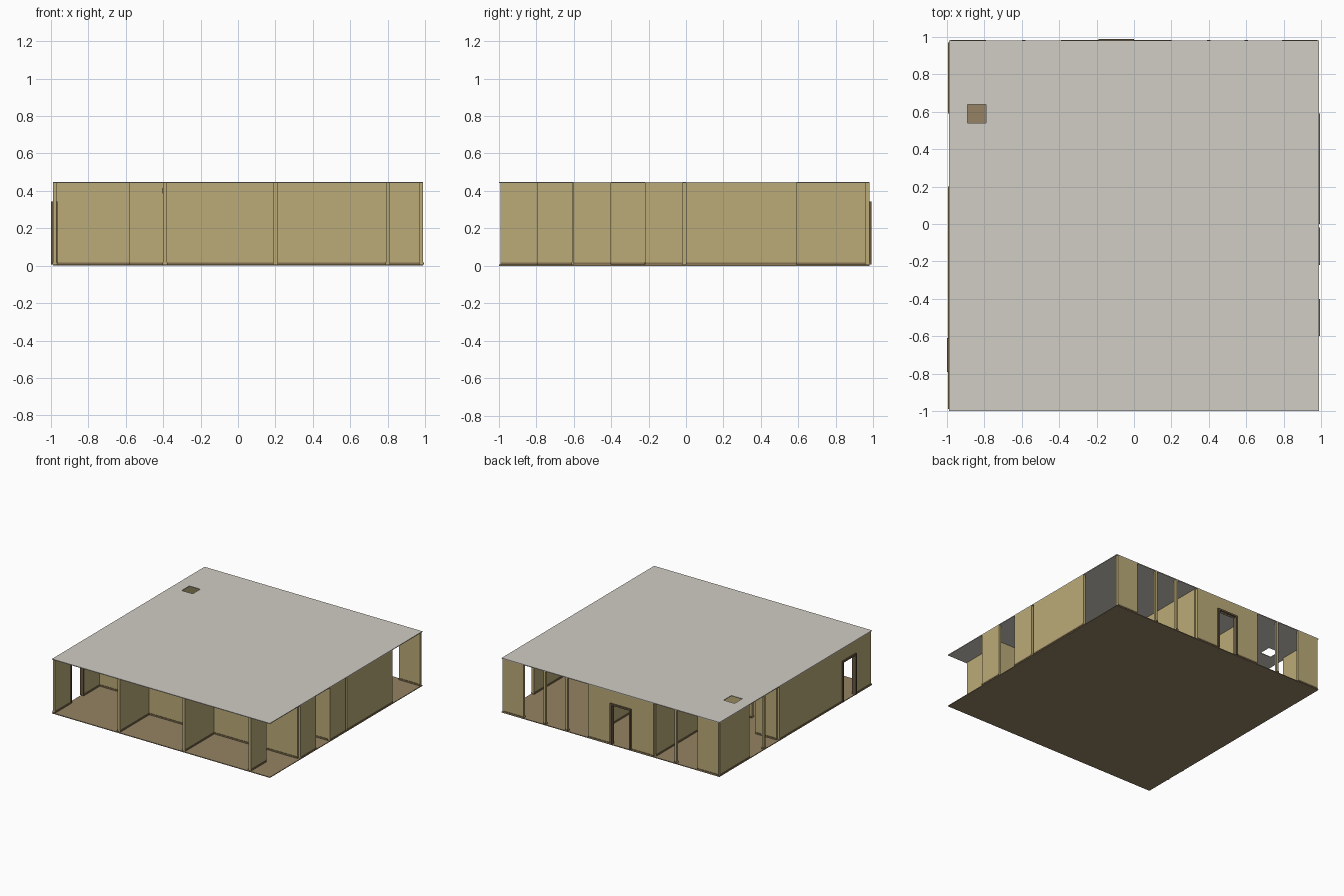
import bpy
import bmesh
from mathutils import Vector

cube = bpy.data.objects.get("Cube")
if cube:
    bpy.data.objects.remove(cube, do_unlink=True)


def material(name, rgb):
    m = bpy.data.materials.new(name)
    m.use_nodes = True
    m.diffuse_color = (*rgb, 1)
    bsdf = next(n for n in m.node_tree.nodes if n.type == "BSDF_PRINCIPLED")
    bsdf.inputs["Base Color"].default_value = (*rgb, 1)
    bsdf.inputs["Roughness"].default_value = 0.9
    return m


wall_paint = material("mustard wall", (0.50, 0.41, 0.19))
carpet = material("brown carpet", (0.30, 0.225, 0.125))
plaster = material("pale ceiling", (0.64, 0.61, 0.56))
trim = material("brown trim", (0.22, 0.16, 0.08))
dark_wood = material("dark wood", (0.14, 0.10, 0.055))


def boxes(name, mat, spans):
    """One object made of boxes, each given by its low and high corner."""
    bm = bmesh.new()
    for lo, hi in spans:
        lo, hi = Vector(lo), Vector(hi)
        verts = bmesh.ops.create_cube(bm, size=1)["verts"]
        for v in verts:
            v.co = (lo + hi) / 2 + v.co * (hi - lo)
    mesh = bpy.data.meshes.new(name)
    bm.to_mesh(mesh)
    bm.free()
    mesh.materials.append(mat)
    obj = bpy.data.objects.new(name, mesh)
    bpy.context.collection.objects.link(obj)
    return obj


LEFT, RIGHT, FRONT, BACK = 0.99, -0.99, -1.0, 0.98
FLOOR, CEIL, TOP, DOOR = 0.006, 0.442, 0.448, 0.33
T = 0.01  # half of the wall thickness


def panel(axis, pos, a, b, z0, z1, half):
    """Box running along an axis from a to b, centred on pos across it."""
    if axis == "x":
        return (a, pos - half, z0), (b, pos + half, z1)
    return (pos - half, a, z0), (pos + half, b, z1)


# Floor and ceiling slabs
boxes("floor", carpet, [((RIGHT, FRONT, 0), (LEFT, BACK, FLOOR))])
ceiling = boxes("ceiling", plaster, [((RIGHT, FRONT, CEIL), (LEFT, BACK, TOP))])

# Square opening in the ceiling
cutter = boxes("ceiling_hole_cutter", plaster, [((-0.89, 0.54, 0.4), (-0.79, 0.64, 0.5))])
cutter.hide_render = True
cutter.hide_viewport = True
cut = ceiling.modifiers.new("hole", "BOOLEAN")
cut.operation = "DIFFERENCE"
cut.object = cutter

# Wall runs: direction, position across, start, end
runs = [
    # right side
    ("y", -0.98, -0.99, -0.79), ("y", -0.98, -0.61, 0.2), ("y", -0.98, 0.59, 0.97),
    # left side
    ("y", 0.98, -0.6, -0.4), ("y", 0.98, -0.22, -0.02), ("y", 0.98, 0.0, 0.59),
    # back
    ("x", 0.97, 0.79, 0.98), ("x", 0.97, 0.0, 0.2), ("x", 0.97, -0.39, -0.19),
    ("x", 0.97, -0.98, -0.79),
    # front alcoves
    ("y", -0.39, -0.99, -0.6), ("y", 0.2, -0.99, -0.6), ("y", 0.8, -0.99, -0.79),
    ("x", -0.6, -0.39, 0.97), ("x", -0.4, -0.97, -0.58),
    # inner partitions
    ("y", 0.2, 0.4, 0.96), ("y", -0.39, 0.2, 0.96), ("x", 0.2, -0.97, -0.78),
    ("x", -0.01, 0.2, 0.97), ("x", -0.01, -0.6, 0.0), ("x", -0.21, 0.6, 0.97),
    ("y", 0.2, -0.4, -0.02),
]
boxes("walls", wall_paint, [panel(*r, FLOOR, CEIL, T) for r in runs])
boxes("baseboards", trim, [panel(*r, FLOOR, 0.018, T + 0.004) for r in runs])

# Slim posts dividing the wide openings
posts = [(0.6, 0.97), (0.4, 0.97), (-0.59, 0.97), (-0.98, 0.39)]
boxes("posts", wall_paint, [panel("x", y, x - T, x + T, FLOOR, CEIL, T) for x, y in posts])
boxes("post_bases", trim,
      [panel("x", y, x - T, x + T, FLOOR, 0.018, T + 0.004) for x, y in posts])

# Doorways: header wall above and a dark frame around
for name, axis, pos, a, b, out in (("back", "x", 0.97, -0.19, 0.0, 1),
                                   ("right", "y", -0.98, -0.79, -0.61, -1)):
    boxes(name + "_door_header", wall_paint, [panel(axis, pos, a, b, DOOR, CEIL, T)])
    mid, half, w = pos + 0.003 * out, 0.017, 0.014
    boxes(name + "_door_frame", dark_wood, [
        panel(axis, mid, a, a + w, FLOOR, DOOR, half),
        panel(axis, mid, b - w, b, FLOOR, DOOR, half),
        panel(axis, mid, a, b, DOOR, DOOR + w, half),
    ])

# Small wall box high beside the alcove
boxes("wall_box", dark_wood, [((-0.405, -0.614, 0.385), (-0.398, -0.596, 0.415))])
